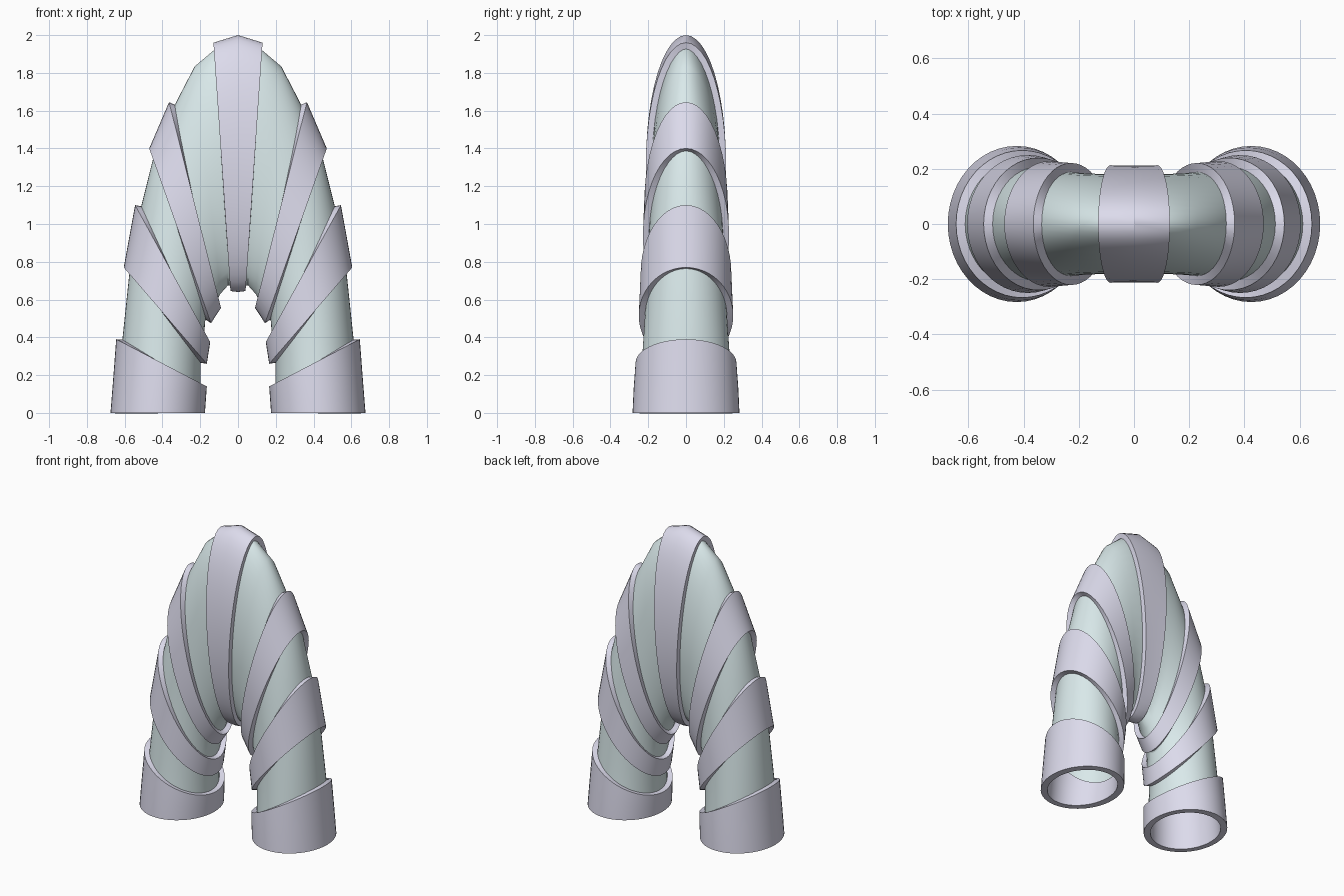
import bpy, bmesh
from math import cos, sin, pi
from mathutils import Vector

if "Cube" in bpy.data.objects:
    bpy.data.objects.remove(bpy.data.objects["Cube"])

SIDES = 48

# Right-hand cross-sections: outer x, outer z, inner x, inner z, half depth in y
S = [
    (0.675, 0.00, 0.175, 0.00, 0.283),   # 0 foot cuff bottom
    (0.660, 0.19, 0.170, 0.07, 0.277),   # 1 inside the cuff
    (0.645, 0.39, 0.165, 0.14, 0.267),   # 2 foot cuff top
    (0.605, 0.77, 0.165, 0.26, 0.250),   # 3 lower band
    (0.545, 1.10, 0.147, 0.375, 0.240),  # 4
    (0.470, 1.40, 0.143, 0.475, 0.228),  # 5 upper band
    (0.365, 1.645, 0.090, 0.555, 0.221), # 6
    (0.255, 1.855, 0.068, 0.610, 0.216), # 7 bare bend
    (0.130, 1.96, 0.040, 0.645, 0.213),  # 8 crown band
    (0.000, 2.00, 0.000, 0.640, 0.212),  # 9 crown centre
]


def mirrored(secs):
    return [(-a, b, -c, d, e) for a, b, c, d, e in reversed(secs)]


def material(name, rgb):
    m = bpy.data.materials.new(name)
    m.diffuse_color = (*rgb, 1)
    m.use_nodes = True
    m.node_tree.nodes["Principled BSDF"].inputs["Base Color"].default_value = m.diffuse_color
    return m


def loft(name, secs, mat):
    """Open tube through elliptical sections, smooth around."""
    bm = bmesh.new()
    rings = []
    for ox, oz, ix, iz, b in secs:
        o, i = Vector((ox, 0, oz)), Vector((ix, 0, iz))
        c, u = (o + i) / 2, (o - i) / 2
        rings.append([bm.verts.new(c + u * cos(t) + Vector((0, b * sin(t), 0)))
                      for t in (2 * pi * k / SIDES for k in range(SIDES))])
    for r, s in zip(rings, rings[1:]):
        for k in range(SIDES):
            n = (k + 1) % SIDES
            bm.faces.new((r[k], r[n], s[n], s[k]))
    me = bpy.data.meshes.new(name)
    bm.to_mesh(me)
    bm.free()
    me.materials.append(mat)
    ob = bpy.data.objects.new(name, me)
    bpy.context.collection.objects.link(ob)
    return ob


def smooth(ob):
    bpy.ops.object.select_all(action='DESELECT')
    ob.select_set(True)
    bpy.context.view_layer.objects.active = ob
    for m in list(ob.modifiers):
        bpy.ops.object.modifier_apply(modifier=m.name)
    bpy.ops.object.shade_smooth_by_angle(angle=0.52)


def band(name, secs):
    ob = loft(name, secs, lavender)
    m = ob.modifiers.new("thickness", 'SOLIDIFY')
    m.thickness = 0.042
    m.offset = -1
    smooth(ob)


lavender = material("lavender", (0.72, 0.71, 0.84))
teal = material("pale_teal", (0.70, 0.82, 0.83))

# Continuous inner tube, sunk slightly below the band surfaces
half = S[1:9]
tube = loft("arch_tube", half + [S[9]] + mirrored(half), teal)
d = tube.modifiers.new("sink", 'DISPLACE')
d.strength = -0.033
d.mid_level = 0
smooth(tube)

# Cuffs and bands on both legs
for name, secs in (("foot_cuff", S[0:3]), ("lower_band", S[3:5]), ("upper_band", S[5:7])):
    band(name + "_right", secs)
    band(name + "_left", mirrored(secs))

# Crown band over the top
band("crown_band", [S[8], S[9]] + mirrored([S[8]]))
